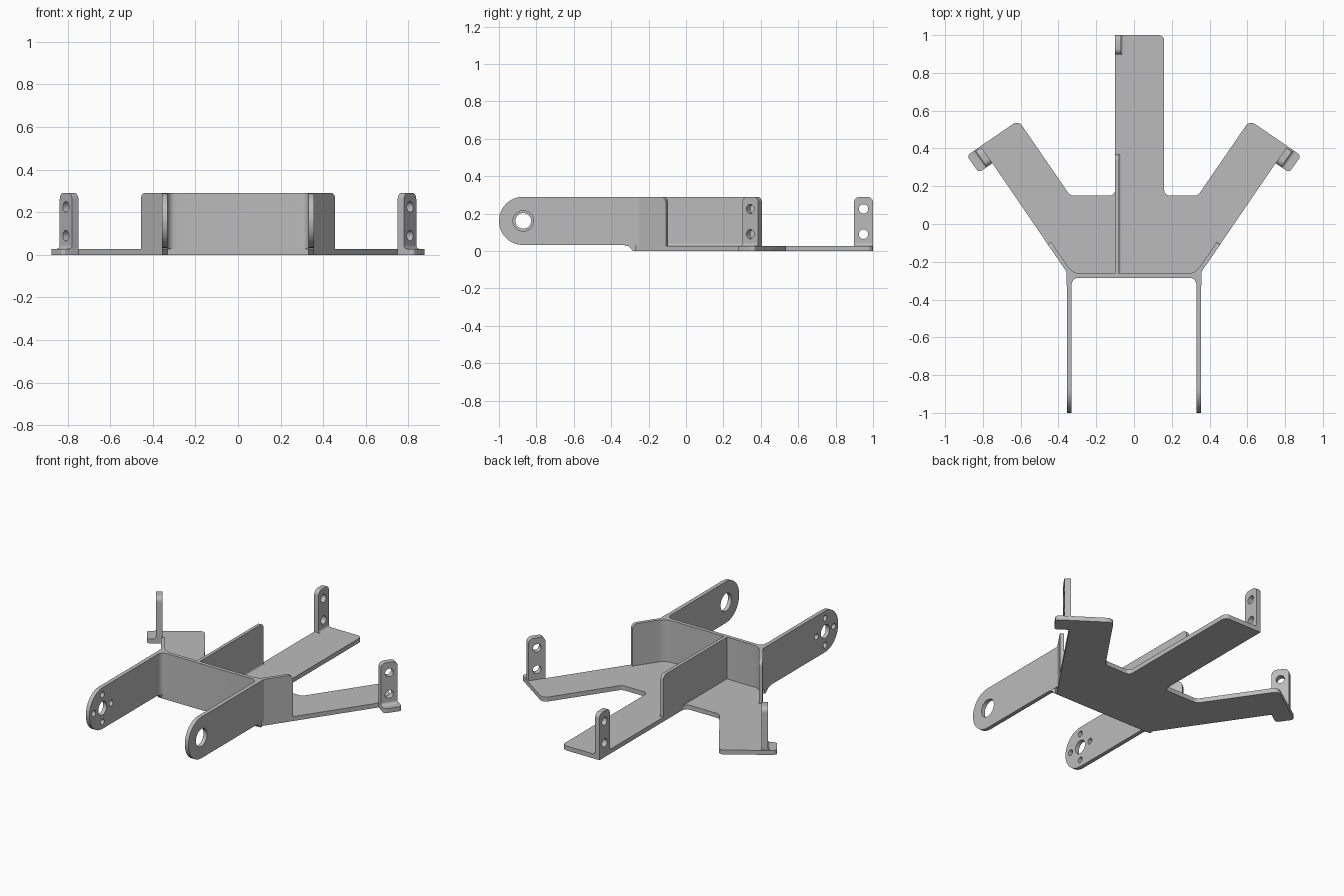
import bpy, bmesh, math
from mathutils import Matrix, Vector

cube = bpy.data.objects.get("Cube")
if cube:
    bpy.data.objects.remove(cube, do_unlink=True)

grey = bpy.data.materials.new("plain grey")
grey.use_nodes = True
grey.diffuse_color = (0.5, 0.5, 0.5, 1)
grey.node_tree.nodes["Principled BSDF"].inputs["Base Color"].default_value = grey.diffuse_color


def rounded(corners, steps=8):
    """Turn (x, y, radius) corners into an outline with arcs."""
    out = []
    for i, c in enumerate(corners):
        p = Vector(c[:2])
        r = c[2] if len(c) > 2 else 0
        if not r:
            out.append(p)
            continue
        a = (Vector(corners[i - 1][:2]) - p).normalized()
        b = (Vector(corners[(i + 1) % len(corners)][:2]) - p).normalized()
        half = a.angle(b) / 2
        centre = p + (a + b).normalized() * r / math.sin(half)
        start = p + a * r / math.tan(half) - centre
        end = p + b * r / math.tan(half) - centre
        sweep = math.atan2(start.x * end.y - start.y * end.x, start.dot(end))
        out += [centre + Matrix.Rotation(sweep * k / steps, 2) @ start for k in range(steps + 1)]
    return out


def circle(x, y, r, n=32):
    return [Vector((x + r * math.cos(math.tau * k / n), y + r * math.sin(math.tau * k / n)))
            for k in range(n)]


def prism(name, corners, depth, origin, ax, ay, az, holes=()):
    """Extrude an outline with holes along az, in the frame given by the axes."""
    curve = bpy.data.curves.new(name, 'CURVE')
    curve.dimensions = '2D'
    curve.fill_mode = 'BOTH'
    curve.extrude = depth / 2
    for loop in [rounded(corners)] + [circle(*h) for h in holes]:
        spline = curve.splines.new('POLY')
        spline.points.add(len(loop) - 1)
        for pt, co in zip(spline.points, loop):
            pt.co = (co.x, co.y, 0, 1)
        spline.use_cyclic_u = True
    temp = bpy.data.objects.new(name + "_outline", curve)
    bpy.context.collection.objects.link(temp)
    graph = bpy.context.evaluated_depsgraph_get()
    mesh = bpy.data.meshes.new_from_object(temp.evaluated_get(graph))
    bpy.data.objects.remove(temp, do_unlink=True)
    # place the solid and clean it
    frame = Matrix((ax, ay, az)).transposed().to_4x4()
    frame.translation = origin
    bm = bmesh.new()
    bm.from_mesh(mesh)
    bm.transform(frame @ Matrix.Translation((0, 0, depth / 2)))
    bmesh.ops.remove_doubles(bm, verts=bm.verts, dist=0.0001)
    bmesh.ops.recalc_face_normals(bm, faces=bm.faces)
    bm.to_mesh(mesh)
    bm.free()
    mesh.name = name
    mesh.materials.clear()
    mesh.materials.append(grey)
    mesh.shade_smooth()
    mesh.set_sharp_from_angle(angle=math.radians(30))
    obj = bpy.data.objects.new(name, mesh)
    bpy.context.collection.objects.link(obj)
    return obj


X, Y, Z = Vector((1, 0, 0)), Vector((0, 1, 0)), Vector((0, 0, 1))
T, H = 0.028, 0.29      # plate thickness, overall height


def fillet(name, r, length, origin, across, along):
    """Concave strip where an upright meets the plate."""
    arc = [(r - r * math.sin(t), r - r * math.cos(t))
           for t in (math.pi / 2 * k / 6 for k in range(7))]
    prism(name, [(0, 0)] + arc, length, origin, across, Z, along)


def tab(name, origin, along, across, thick):
    """Upright lug with two holes and a filleted foot."""
    prism(name, [(0, T), (0.102, T), (0.102, H, 0.03), (0, H, 0.03)], thick,
          origin, along, Z, across, [(0.051, 0.09, 0.025), (0.051, 0.225, 0.025)])
    fillet(name + "_fillet", 0.016, 0.102, origin + across * thick + Z * T, across, along)


# base plate with two splayed arms and a long tongue
arm = [(0.335, -0.285), (0.357, -0.253), (0.75, 0.322), (0.822, 0.272, 0.02),
       (0.885, 0.362, 0.02), (0.612, 0.549, 0.035), (0.338, 0.15, 0.04)]
tongue = [(0.16, 0.15, 0.03), (0.16, 1, 0.03), (-0.1, 1), (-0.1, 0.15, 0.03)]
mirrored = [(-c[0], *c[1:]) for c in reversed(arm)]
prism("base_plate", arm + tongue + mirrored, T, Vector(), X, Y, Z)

# bent front wall, with the roots of the side arms
half_out = [(0.33, -0.325), (0.357, -0.325), (0.357, -0.253), (0.4, -0.1905),
            (0.382, -0.178), (0.324, -0.262, 0.08)]
front = [(-0.33, -0.325), (-0.33, -0.285, 0.035), (0.33, -0.285, 0.035)]
other = [(-c[0], *c[1:]) for c in reversed(half_out[1:])]
prism("front_wall", front + half_out + other, H - T, Z * T, X, Y, Z)

for side, s in (("left", 1), ("right", -1)):
    out = X * s
    u = Vector((0.566 * s, 0.824, 0))       # along the splayed arm
    v = Vector((0.824 * s, -0.566, 0))      # outward from it

    # angled flange ending the wall
    prism(side + "_flange", [(0, T), (0.1, T), (0.1, H, 0.03), (0, H)], 0.022,
          Vector((0.4 * s, -0.1905, 0)), u, Z, -v)

    # lug on the splayed arm
    tab(side + "_tab", Vector((0.75 * s, 0.322, 0)), u, v, 0.036)

    # forward arm: one large bore on the left, a bolt circle on the right
    if s > 0:
        holes = [(-0.87, 0.161, 0.055)]
    else:
        holes = [(-0.87, 0.161, 0.042)]
        holes += [(-0.87 + dx, 0.161 + dz, 0.018)
                  for dx, dz in ((0.085, 0), (-0.085, 0), (0, 0.085), (0, -0.085))]
    prism(side + "_forward_arm",
          [(-1, 0.032, 0.1285), (-0.315, 0.032), (-0.283, 0), (-0.27, 0),
           (-0.27, H), (-1, H, 0.1285)],
          0.025, out * 0.331, Y, Z, out, holes)

# centre rib and tongue lug
prism("centre_rib", [(-0.265, T), (0.367, T), (0.367, H, 0.03), (-0.265, H)], 0.02,
      X * -0.1, Y, Z, X)
fillet("centre_rib_fillet", 0.012, 0.632, Vector((-0.08, -0.265, T)), X, Y)
tab("tongue_tab", Vector((-0.1, 0.898, 0)), Y, X, 0.03)
